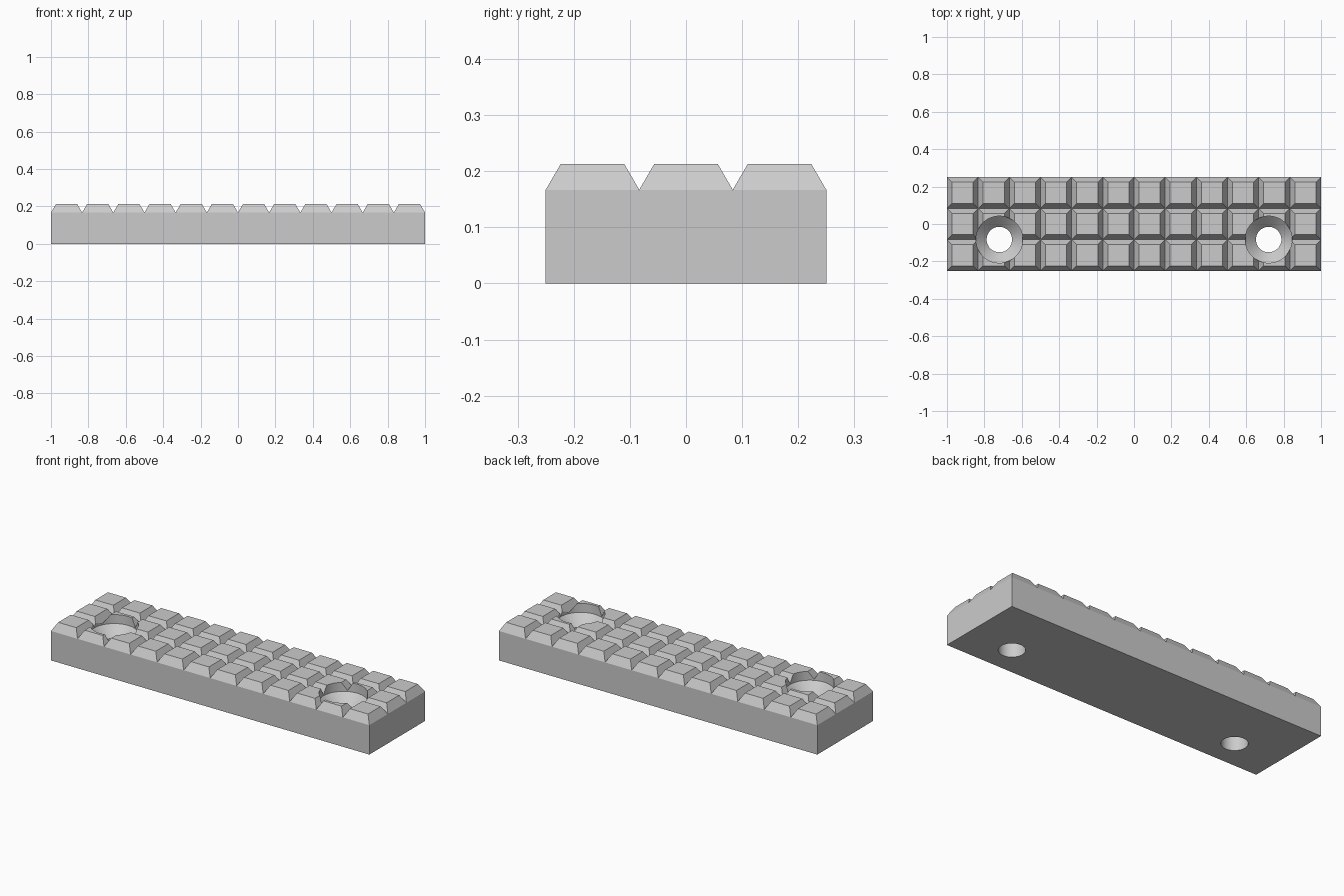
import bpy
import bmesh
import math

LENGTH, WIDTH = 2.0, 0.5
COLS, ROWS = 12, 3
GROOVE_Z, TOP_Z = 0.167, 0.213
INSET = 0.0267
HOLE_X, HOLE_Y = 0.72, -0.083
HOLE_R, HEAD_R = 0.068, 0.125

default = bpy.data.objects.get("Cube")
if default:
    bpy.data.objects.remove(default, do_unlink=True)

# Single grey material
grey = bpy.data.materials.new("light_grey")
grey.use_nodes = True
colour = (0.6, 0.6, 0.6, 1)
grey.diffuse_color = colour
grey.node_tree.nodes["Principled BSDF"].inputs["Base Color"].default_value = colour


def make_object(name, bm):
    bmesh.ops.recalc_face_normals(bm, faces=bm.faces[:])
    mesh = bpy.data.meshes.new(name)
    bm.to_mesh(mesh)
    bm.free()
    mesh.materials.append(grey)
    obj = bpy.data.objects.new(name, mesh)
    bpy.context.collection.objects.link(obj)
    return obj


def rectangle(bm, x0, x1, y0, y1, z):
    return [bm.verts.new((x, y, z)) for x, y in ((x0, y0), (x1, y0), (x1, y1), (x0, y1))]


# Grip plate: a grid of bevelled teeth, then the outline drawn down to the ground
bm = bmesh.new()
dx, dy = LENGTH / COLS, WIDTH / ROWS
for i in range(COLS):
    for j in range(ROWS):
        x, y = i * dx - LENGTH / 2, j * dy - WIDTH / 2
        low = rectangle(bm, x, x + dx, y, y + dy, GROOVE_Z)
        high = rectangle(bm, x + INSET, x + dx - INSET, y + INSET, y + dy - INSET, TOP_Z)
        bm.faces.new(high)
        for k in range(4):
            n = (k + 1) % 4
            bm.faces.new((low[k], low[n], high[n], high[k]))
bmesh.ops.remove_doubles(bm, verts=bm.verts[:], dist=0.0005)
rim = [e for e in bm.edges if e.is_boundary]
skirt = bmesh.ops.extrude_edge_only(bm, edges=rim)["geom"]
for v in skirt:
    if isinstance(v, bmesh.types.BMVert):
        v.co.z = 0
bmesh.ops.holes_fill(bm, edges=[e for e in bm.edges if e.is_boundary], sides=0)
bmesh.ops.dissolve_limit(bm, angle_limit=0.01, verts=bm.verts[:], edges=bm.edges[:])
plate = make_object("grip_plate", bm)


# Screw hole cutter: straight bore, conical seat, straight head recess
def hole_cutter(name, x):
    bm = bmesh.new()
    seat = GROOVE_Z - 0.005
    profile = [(0, -0.1), (HOLE_R, -0.1), (HOLE_R, seat + HOLE_R - HEAD_R),
               (HEAD_R, seat), (HEAD_R, 0.3), (0, 0.3)]
    verts = [bm.verts.new((x + r, HOLE_Y, z)) for r, z in profile]
    edges = [bm.edges.new(pair) for pair in zip(verts, verts[1:])]
    bmesh.ops.spin(bm, geom=verts + edges, cent=(x, HOLE_Y, 0), axis=(0, 0, 1),
                   angle=math.tau, steps=64)
    bmesh.ops.remove_doubles(bm, verts=bm.verts[:], dist=0.0001)
    cutter = make_object(name, bm)
    cutter.hide_render = True
    return cutter


bpy.context.view_layer.objects.active = plate
for side, x in (("left", HOLE_X), ("right", -HOLE_X)):
    cutter = hole_cutter(side + "_hole_cutter", x)
    cut = plate.modifiers.new(side + "_screw_hole", 'BOOLEAN')
    cut.operation = 'DIFFERENCE'
    cut.solver = 'EXACT'
    cut.object = cutter
    bpy.ops.object.modifier_apply(modifier=cut.name)
    bpy.data.objects.remove(cutter, do_unlink=True)

# Round holes stay smooth, tooth bevels stay crisp
bpy.ops.object.select_all(action='DESELECT')
plate.select_set(True)
bpy.ops.object.shade_smooth_by_angle(angle=math.radians(20))
